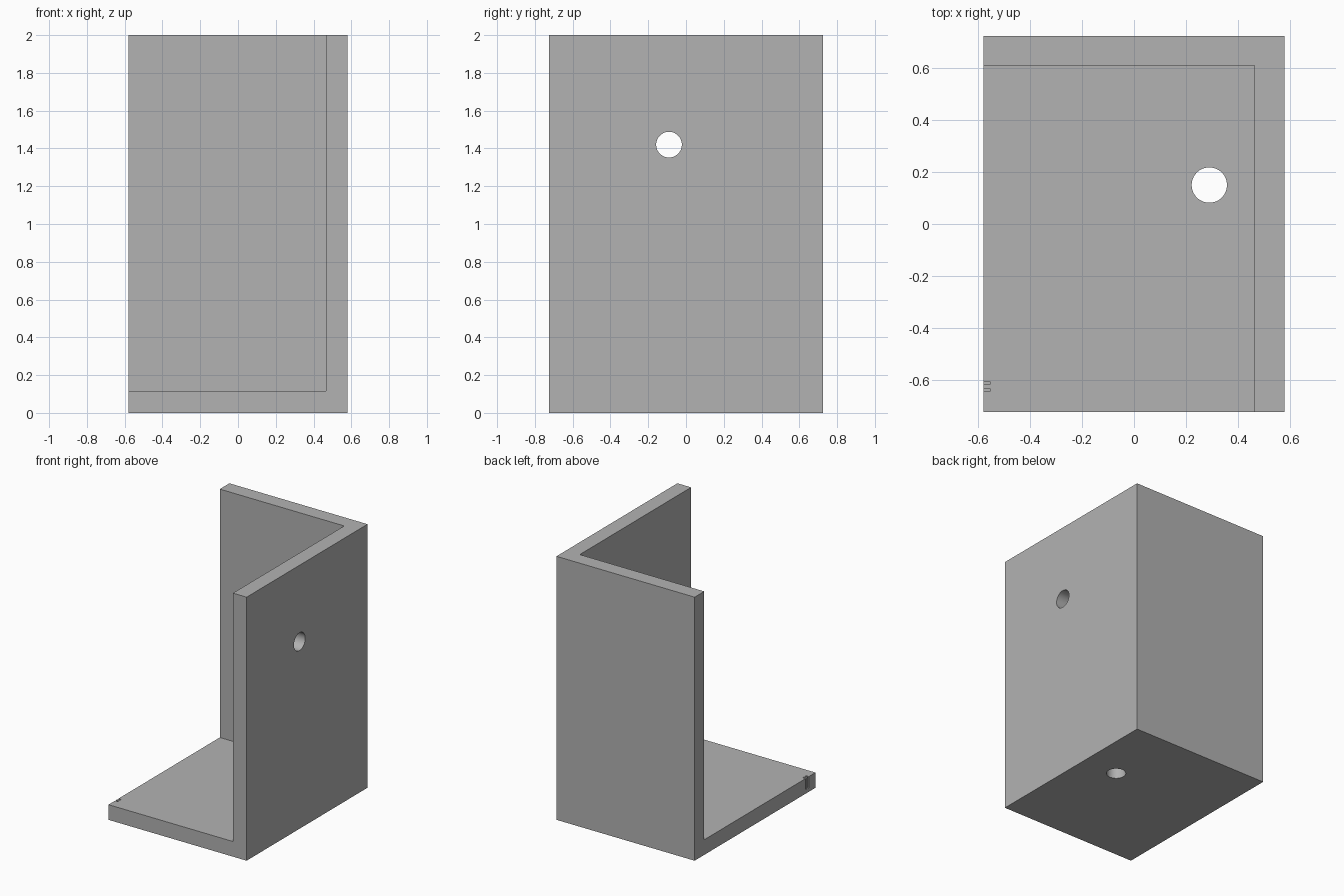
import bpy
import math
from mathutils import Vector

cube = bpy.data.objects.get("Cube")
if cube:
    bpy.data.objects.remove(cube, do_unlink=True)

X, Y, H, T = 0.58, 0.725, 2.0, 0.115   # half width, half depth, height, wall
HOLE_R = 0.068

grey = bpy.data.materials.new("plain grey")
grey.use_nodes = True
grey.diffuse_color = (0.448, 0.448, 0.448, 1)
grey.node_tree.nodes["Principled BSDF"].inputs["Base Color"].default_value = grey.diffuse_color


def box(name, low, high):
    low, high = Vector(low), Vector(high)
    bpy.ops.mesh.primitive_cube_add(size=1, location=(low + high) / 2)
    ob = bpy.context.object
    ob.name = name
    ob.scale = high - low
    bpy.ops.object.transform_apply(location=True, rotation=True, scale=True)
    ob.data.materials.append(grey)
    return ob


def drill(name, location, rotation=(0, 0, 0)):
    bpy.ops.mesh.primitive_cylinder_add(vertices=48, radius=HOLE_R, depth=3 * T,
                                        location=location, rotation=rotation)
    ob = bpy.context.object
    ob.name = name
    ob.data.materials.append(grey)
    return ob


def cut(target, cutter):
    cutter.hide_render = True
    mod = target.modifiers.new(cutter.name, 'BOOLEAN')
    mod.operation = 'DIFFERENCE'
    mod.solver = 'EXACT'
    mod.object = cutter
    bpy.ops.object.select_all(action='DESELECT')
    bpy.context.view_layer.objects.active = target
    target.select_set(True)
    bpy.ops.object.modifier_apply(modifier=mod.name)
    bpy.data.objects.remove(cutter, do_unlink=True)


# Solid block, hollowed to leave a floor, a side wall and a back wall
bracket = box("corner_bracket", (-X, -Y, 0), (X, Y, H))
cut(bracket, box("cavity", (-X - 1, -Y - 1, T), (X - T, Y - T, H + 1)))

# Round holes through the side wall and the floor
cut(bracket, drill("wall_hole", (X - T / 2, -0.09, 1.42), (0, math.pi / 2, 0)))
cut(bracket, drill("floor_hole", (0.29, 0.15, T / 2)))

# Two small notches in the free edge of the floor
for y in (-0.612, -0.64):
    cut(bracket, box("edge_notch", (-X - 0.1, y - 0.006, 0.03), (-X + 0.025, y + 0.006, T + 0.1)))

bpy.ops.object.shade_smooth_by_angle(angle=math.radians(30))
